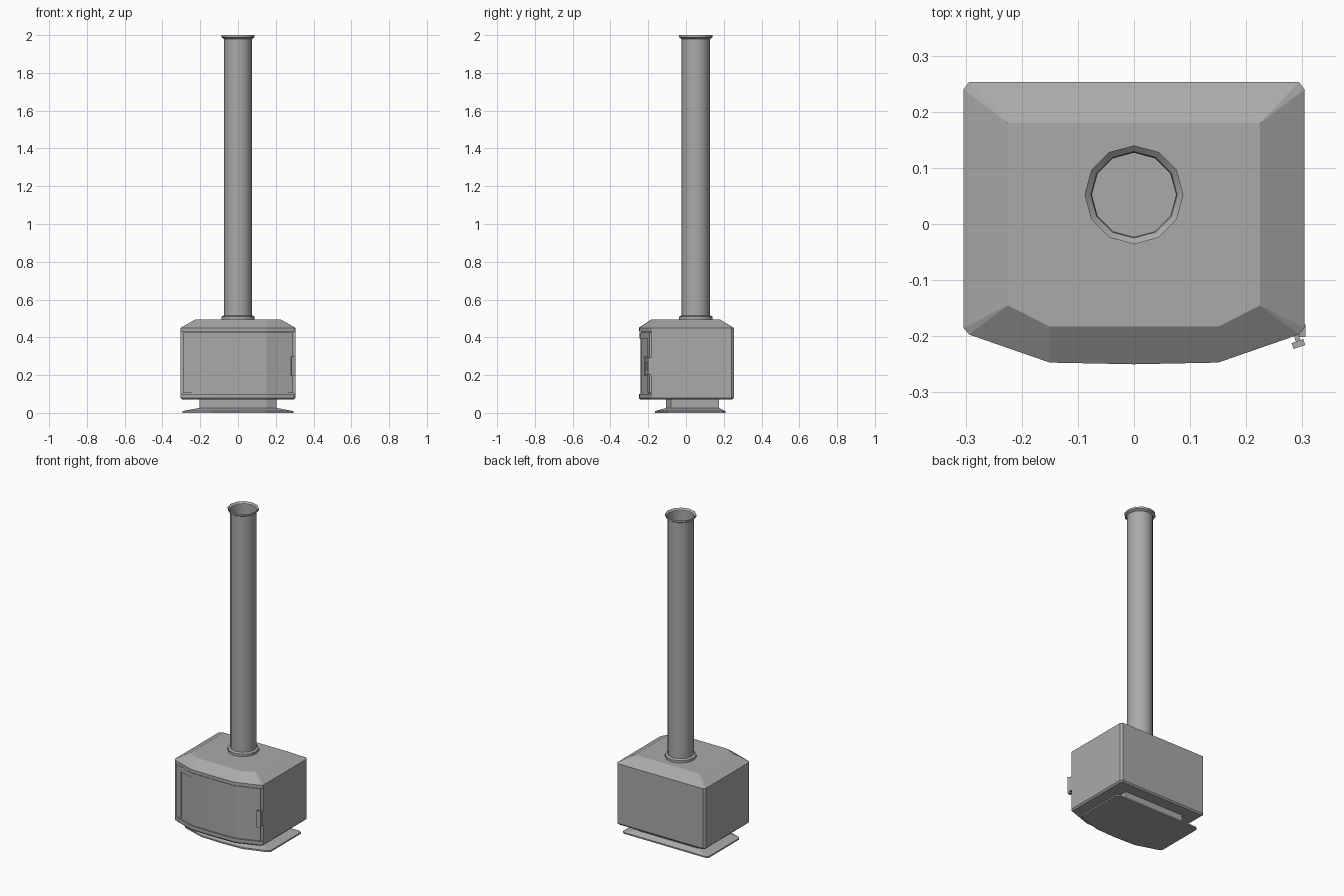
import bpy, bmesh, math
from mathutils import Vector

old = bpy.data.objects.get("Cube")
if old:
    bpy.data.objects.remove(old, do_unlink=True)

iron = bpy.data.materials.new("grey iron")
iron.use_nodes = True
GREY = (0.4, 0.4, 0.4, 1)
iron.diffuse_color = GREY
iron.node_tree.nodes["Principled BSDF"].inputs["Base Color"].default_value = GREY


def finish(name, bm, smooth=False):
    bmesh.ops.remove_doubles(bm, verts=bm.verts, dist=0.0002)
    bmesh.ops.recalc_face_normals(bm, faces=bm.faces)
    mesh = bpy.data.meshes.new(name)
    bm.to_mesh(mesh)
    bm.free()
    mesh.materials.append(iron)
    obj = bpy.data.objects.new(name, mesh)
    bpy.context.collection.objects.link(obj)
    if smooth:
        bpy.ops.object.select_all(action='DESELECT')
        obj.select_set(True)
        bpy.context.view_layer.objects.active = obj
        bpy.ops.object.shade_smooth_by_angle(angle=math.radians(35))
    return obj


def loft(name, sections, caps=True, smooth=False):
    """Join stacked outlines, given as (z, points), into a skin."""
    bm = bmesh.new()
    rings = [[bm.verts.new((x, y, z)) for x, y in pts] for z, pts in sections]
    n = len(rings[0])
    for low, high in zip(rings, rings[1:]):
        for i in range(n):
            j = (i + 1) % n
            bm.faces.new((low[i], low[j], high[j], high[i]))
    if caps:
        bm.faces.new(rings[0][::-1])
        bm.faces.new(rings[-1])
    return finish(name, bm, smooth)


def mirrored(half):
    """Close a half outline that starts at the front centre."""
    return half + [(-x, y) for x, y in reversed(half) if x > 0]


# Firebox: bowed front, recessed door bay, sloping lid
FRONT = [(0, -0.25), (0.15, -0.247), (0.294, -0.197)]
SIDE = [(0.304, -0.185), (0.304, 0.24), (0.294, 0.253)]
full = mirrored(FRONT + SIDE)
recess = mirrored([(x, y + 0.012) for x, y in FRONT] + SIDE)
under = [(x * 0.97, y * 0.97) for x, y in full]
lid = mirrored([(0, -0.183), (0.15, -0.183), (0.225, -0.145),
                (0.225, -0.145), (0.225, 0.18), (0.225, 0.18)])
loft("firebox", [(0.07, under), (0.079, full), (0.1, full), (0.1, recess),
                 (0.43, recess), (0.43, full), (0.45, full), (0.495, lid)])


# Door parts follow the bow of the front
def bow(x):
    for (xa, ya), (xb, yb) in zip(FRONT, FRONT[1:]):
        if abs(x) <= xb:
            return ya + (yb - ya) * (abs(x) - xa) / (xb - xa)
    return FRONT[-1][1]


def bowed_panel(name, x0, x1, z0, z1, sink):
    xs = [x0] + [k for k in (-0.15, 0, 0.15) if x0 < k < x1] + [x1]
    outline = [(x, bow(x) + sink) for x in xs]
    outline += [(x, bow(x) + 0.02) for x in reversed(xs)]
    loft(name, [(z0, outline), (z1, outline)])


bowed_panel("door_pane", -0.245, 0.265, 0.1, 0.395, 0.009)
bowed_panel("door_left_stile", 0.265, 0.29, 0.104, 0.426, 0.004)
bowed_panel("door_right_stile", -0.29, -0.245, 0.104, 0.426, 0.004)
bowed_panel("door_top_rail", -0.245, 0.265, 0.395, 0.426, 0.004)


# Door latch: grip, two posts and a side catch, turned with the front corner
def bar(name, centre, size, turn=0.33):
    c, s = math.cos(turn), math.sin(turn)
    cx, cy, cz = centre
    w, d, h = (v / 2 for v in size)
    pts = [(cx + a * w * c - b * d * s, cy + a * w * s + b * d * c)
           for a, b in ((-1, -1), (1, -1), (1, 1), (-1, 1))]
    loft(name, [(cz - h, pts), (cz + h, pts)])


bar("handle_grip", (0.293, -0.214, 0.247), (0.022, 0.011, 0.105))
for label, z in (("lower", 0.215), ("upper", 0.28)):
    bar("handle_post_" + label, (0.291, -0.203, z), (0.009, 0.02, 0.012))
bar("door_catch", (0.3, -0.19, 0.247), (0.011, 0.022, 0.09), 0)

# Foot: shallow flared plate and a hollow pedestal
plate = mirrored([(0, -0.165), (0.14, -0.16), (0.28, -0.115), (0.295, -0.1),
                  (0.295, 0.195), (0.28, 0.208)])
foot = mirrored([(0, -0.105), (0.15, -0.105), (0.205, -0.08), (0.205, -0.08),
                 (0.205, 0.175), (0.205, 0.175)])
loft("base_plate", [(0, plate), (0.009, plate), (0.026, foot)])
loft("pedestal", [(0.024, foot), (0.075, foot)], caps=False)


# Flue: twelve-sided open pipe with a collar and a flared rim
def circle(r):
    return [(r * math.cos(i * math.tau / 12), 0.052 + r * math.sin(i * math.tau / 12))
            for i in range(12)]


loft("flue_pipe", [(0.49, circle(0.075)), (1.985, circle(0.075))], False, True)
loft("flue_collar", [(0.494, circle(0.088)), (0.51, circle(0.088)),
                     (0.516, circle(0.075))], False, True)
loft("flue_rim", [(1.98, circle(0.075)), (1.988, circle(0.088)), (2.0, circle(0.088)),
                  (1.99, circle(0.077)), (1.98, circle(0.075))], False, True)
